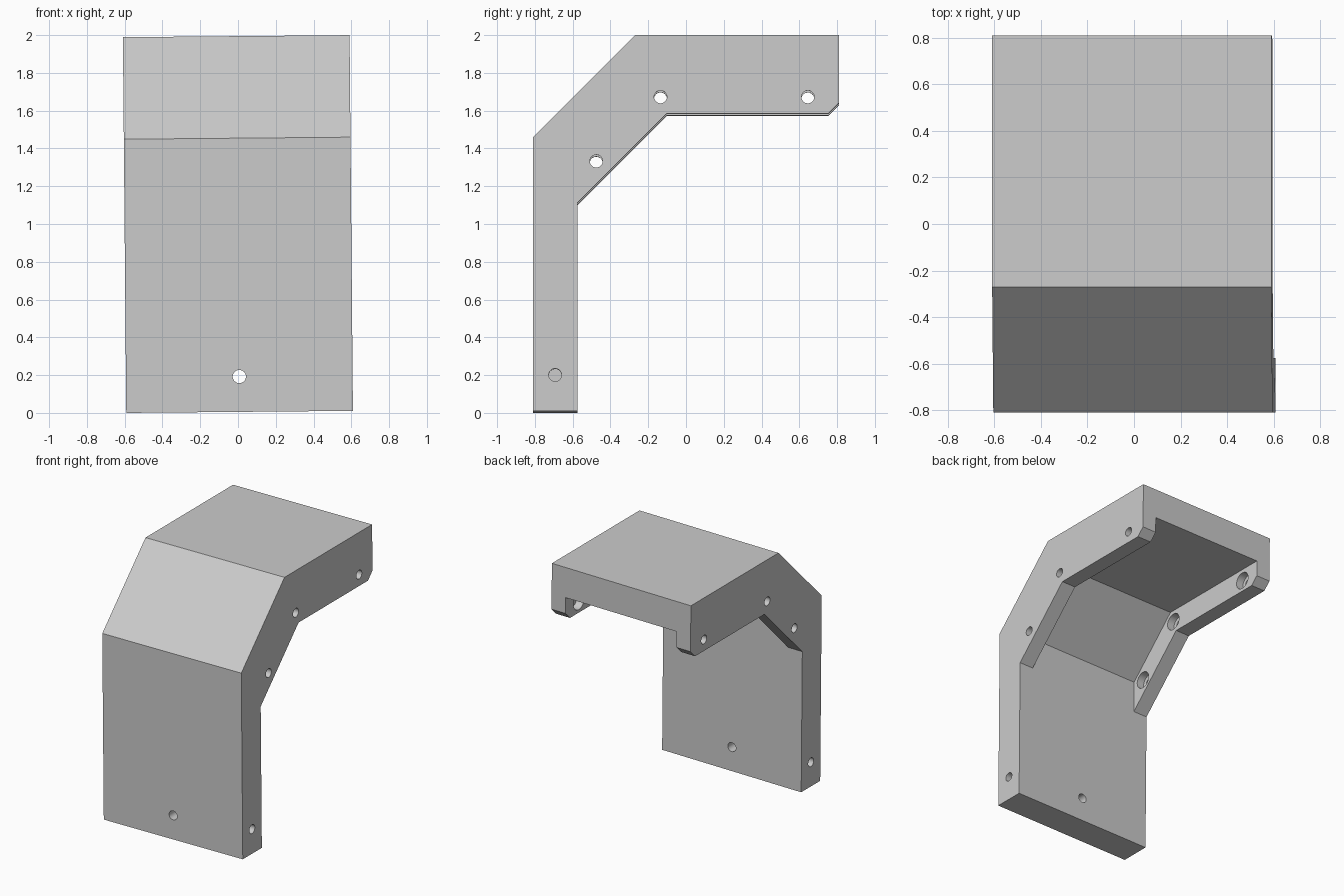
import bpy, bmesh, math
from mathutils import Matrix, Vector

if "Cube" in bpy.data.objects:
    bpy.data.objects.remove(bpy.data.objects["Cube"])

HALF = 0.6          # half width
RIB = 0.12          # side rib thickness


def prism(name, profile, half):
    """Extrude a (y, z) outline symmetrically along x."""
    bm = bmesh.new()
    face = bm.faces.new([bm.verts.new((-half, y, z)) for y, z in profile])
    ext = bmesh.ops.extrude_face_region(bm, geom=[face])
    moved = [v for v in ext["geom"] if isinstance(v, bmesh.types.BMVert)]
    bmesh.ops.translate(bm, verts=moved, vec=(2 * half, 0, 0))
    bmesh.ops.recalc_face_normals(bm, faces=bm.faces)
    mesh = bpy.data.meshes.new(name)
    bm.to_mesh(mesh)
    bm.free()
    obj = bpy.data.objects.new(name, mesh)
    bpy.context.collection.objects.link(obj)
    return obj


def rod(name, centre, radius, length, axis):
    rot = (0, math.pi / 2, 0) if axis == "x" else (math.pi / 2, 0, 0)
    bpy.ops.mesh.primitive_cylinder_add(vertices=32, radius=radius, depth=length,
                                        location=centre, rotation=rot)
    obj = bpy.context.object
    obj.name = name
    return obj


def cut(target, cutter):
    cutter.hide_render = True
    mod = target.modifiers.new("cut", "BOOLEAN")
    mod.operation = "DIFFERENCE"
    mod.solver = "EXACT"
    mod.object = cutter
    bpy.context.view_layer.objects.active = target
    bpy.ops.object.modifier_apply(modifier=mod.name)
    bpy.data.objects.remove(cutter)


# Bent cover: upright wall, 45 degree shoulder, top plate
cover = prism("bent_cover", [
    (-0.81, 0), (-0.81, 1.449), (-0.27, 1.989), (0.81, 1.989), (0.81, 1.63),
    (0.753, 1.573), (-0.102, 1.573), (-0.575, 1.10), (-0.575, 0)], HALF)

# Recess under the plate, leaving a rib on each side
cut(cover, prism("recess_cutter", [
    (-0.575, 1.0), (-0.575, 1.347), (-0.168, 1.754), (0.95, 1.754),
    (0.95, 1.4), (0.0, 1.4), (-0.4, 1.0)], HALF - RIB))

# Rib bolt holes, counterbored from the inside
for y, z in [(-0.135, 1.662), (0.645, 1.662), (-0.475, 1.322)]:
    cut(cover, rod("bore_cutter", (0, y, z), 0.034, 2, "x"))
    cut(cover, rod("counterbore_cutter", (0, y, z), 0.065, 2 * (HALF - RIB + 0.06), "x"))

# Through hole in the wall and blind holes in its edges
cut(cover, rod("wall_hole_cutter", (0, -0.69, 0.187), 0.035, 0.6, "y"))
for side in (-1, 1):
    cut(cover, rod("edge_hole_cutter", (side * HALF, -0.693, 0.19), 0.034, 0.48, "x"))

# Whole part leans very slightly sideways
lean = Matrix.Translation(Vector((0.0085, 0, 0.0054))) @ Matrix.Rotation(-0.009, 4, "Y")
cover.data.transform(lean)

bpy.ops.object.select_all(action="DESELECT")
cover.select_set(True)
bpy.context.view_layer.objects.active = cover
bpy.ops.object.shade_smooth_by_angle(angle=math.radians(30))
